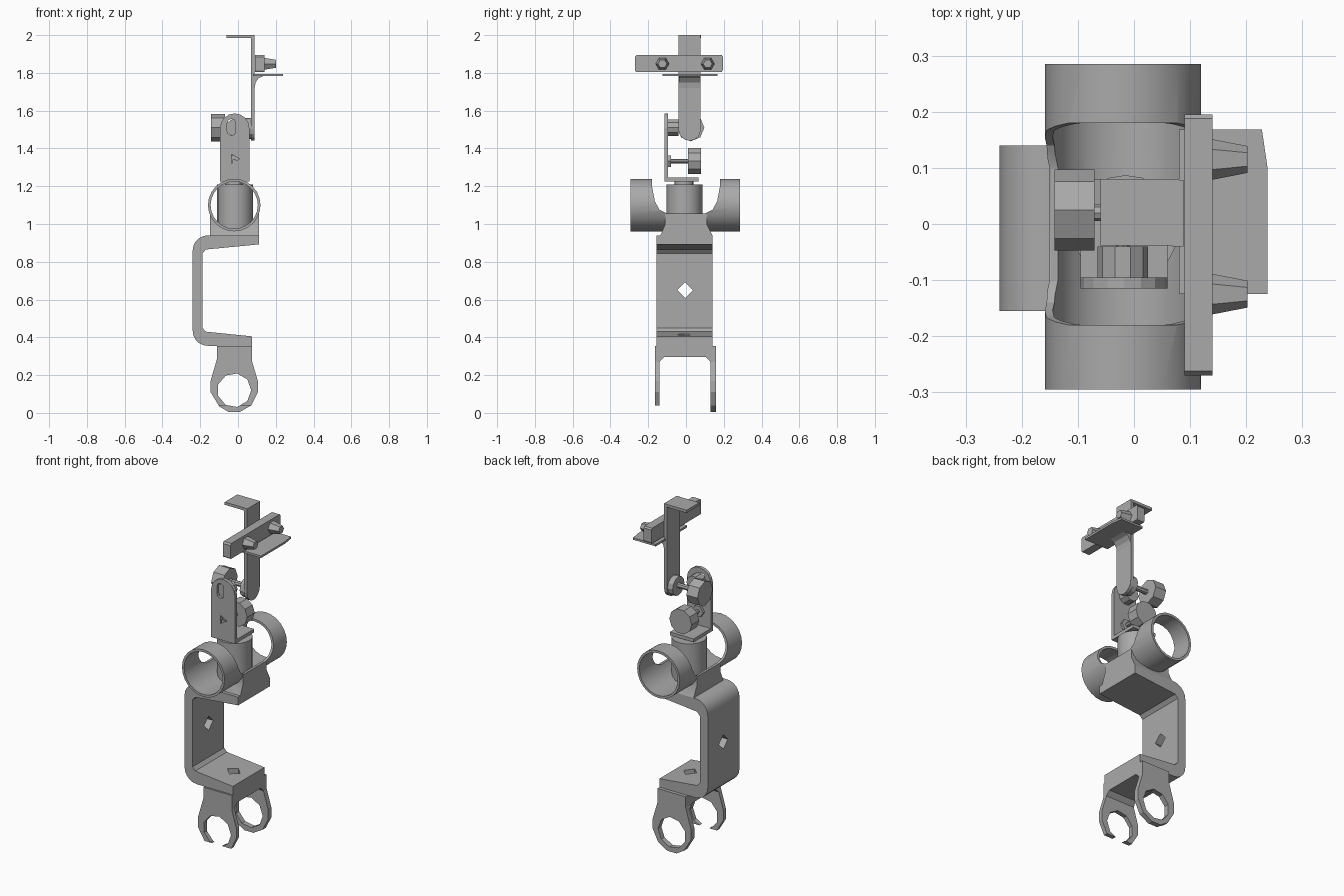
import bpy, bmesh, math
from mathutils import Vector

if "Cube" in bpy.data.objects:
    bpy.data.objects.remove(bpy.data.objects["Cube"], do_unlink=True)

grey = bpy.data.materials.new("plain_grey")
grey.use_nodes = True
grey.diffuse_color = (0.4, 0.4, 0.4, 1)
grey.node_tree.nodes["Principled BSDF"].inputs["Base Color"].default_value = (0.4, 0.4, 0.4, 1)


def place(axis, u, v, w):
    return Vector({"x": (w, u, v), "y": (u, w, v), "z": (u, v, w)}[axis])


def loft(name, axis, ring_a, ring_b, a, b):
    """Solid between two matching outlines lying across an axis."""
    bm = bmesh.new()
    low = [bm.verts.new(place(axis, u, v, a)) for u, v in ring_a]
    high = [bm.verts.new(place(axis, u, v, b)) for u, v in ring_b]
    bm.faces.new(low)
    bm.faces.new(high)
    for i in range(len(low)):
        j = (i + 1) % len(low)
        bm.faces.new((low[i], low[j], high[j], high[i]))
    bmesh.ops.recalc_face_normals(bm, faces=bm.faces)
    mesh = bpy.data.meshes.new(name)
    bm.to_mesh(mesh)
    bm.free()
    mesh.materials.append(grey)
    obj = bpy.data.objects.new(name, mesh)
    bpy.context.collection.objects.link(obj)
    return obj


def prism(name, axis, pts, a, b):
    return loft(name, axis, pts, pts, a, b)


def box(name, x, y, z):
    return prism(name, "z", [(x[0], y[0]), (x[1], y[0]), (x[1], y[1]), (x[0], y[1])], *z)


def arc(u, v, r, start, end, n):
    return [(u + r * math.cos(math.radians(start + (end - start) * i / n)),
             v + r * math.sin(math.radians(start + (end - start) * i / n))) for i in range(n + 1)]


def cyl(name, axis, u, v, r, a, b, n=16, r2=None):
    tip = r if r2 is None else r2
    return loft(name, axis, arc(u, v, r, 0, 360, n)[:-1], arc(u, v, tip, 0, 360, n)[:-1], a, b)


def cut(obj, *cutters):
    """Subtract the cutters and bake the result."""
    for c in cutters:
        m = obj.modifiers.new("cut", "BOOLEAN")
        m.operation, m.solver, m.object = "DIFFERENCE", "EXACT", c
    bpy.context.view_layer.update()
    done = bpy.data.meshes.new_from_object(obj.evaluated_get(bpy.context.evaluated_depsgraph_get()))
    obj.modifiers.clear()
    obj.data = done
    for c in cutters:
        bpy.data.objects.remove(c, do_unlink=True)
    return obj


CX = -0.02   # shared centre line of the stacked parts

# Bottom yoke: a full ring at the back, an open fork at the front
outline = [(-0.11, 0.355), (-0.11, 0.29), (-0.145, 0.17), (-0.145, 0.11), (-0.1, 0.035), (-0.05, 0.005),
           (0.01, 0.005), (0.07, 0.04), (0.105, 0.11), (0.105, 0.17), (0.075, 0.27), (0.075, 0.355)]
inner = [(-0.14, -0.1), (0.13, -0.1), (0.13, 0.27), (0.105, 0.295), (-0.115, 0.295), (-0.14, 0.27)]
cut(prism("clamp_yoke", "y", outline, -0.165, 0.16),
    prism("gap", "x", inner, -0.3, 0.3),
    cyl("ring_hole", "y", CX, 0.12, 0.09, -0.3, 0.3, 9),
    box("fork_opening", (-0.3, 0.3), (-0.3, 0), (-0.1, 0.04)))

# C-shaped bracket with rounded bends
c_shape = ([(0.11, 0.94)] + arc(-0.16, 0.86, 0.08, 90, 180, 5) + arc(-0.16, 0.435, 0.08, 180, 270, 5)
           + [(0.075, 0.355), (0.075, 0.405), (-0.17, 0.43), (-0.188, 0.45),
              (-0.188, 0.845), (-0.17, 0.865), (0.11, 0.892)])
cut(prism("c_bracket", "y", c_shape, -0.155, 0.14),
    cyl("spine_hole", "x", -0.005, 0.65, 0.042, -0.3, -0.1, 4),
    cyl("arm_hole", "z", CX, -0.01, 0.042, 0.37, 0.5, 4))

# Saddle base carrying the horizontal tube
BORE = 0.125
cut(prism("saddle_base", "x", [(-0.135, 0.94), (0.14, 0.94), (0.11, 1.0), (0.11, 1.055),
                               (-0.11, 1.055), (-0.11, 1.0)], -0.148, 0.11),
    cyl("saddle_bore", "y", CX, 1.1, BORE, -0.4, 0.4, 24))

# Horizontal tube, opened on top between its two end rings
half = [(0.1, 1.055), (0.14, 1.075), (0.165, 1.12), (0.18, 1.2), (0.182, 1.4)]
notch = half + [(-y, z) for y, z in reversed(half)]
cut(cyl("cross_tube", "y", CX, 1.1, 0.139, -0.295, 0.285, 24),
    cyl("tube_bore", "y", CX, 1.1, BORE, -0.4, 0.4, 24),
    prism("top_notch", "x", notch, -0.4, 0.4))

# Vertical post and pivot pin
cyl("post", "z", CX + 0.005, -0.008, 0.095, 0.965, 1.21, 20)
cyl("pivot_pin", "z", CX, -0.01, 0.05, 1.2, 1.23, 12)

# Upright angle plate with a slot
box("upright_foot", (-0.095, 0.06), (-0.115, 0.065), (1.225, 1.245))
slot = arc(-0.035, 1.535, 0.022, 0, 180, 4) + arc(-0.035, 1.49, 0.022, 180, 360, 4)
cut(prism("upright_plate", "y", [(-0.095, 1.225), (0.06, 1.225)] + arc(-0.0175, 1.508, 0.0775, 0, 180, 8),
          -0.115, -0.095),
    prism("slot", "y", slot, -0.2, 0),
    cyl("bolt_hole", "y", CX, 1.345, 0.028, -0.2, 0, 3))

# Lower knob, its bolt and nut
cyl("lower_knob", "y", CX, 1.333, 0.073, 0.01, 0.08, 10)
cyl("lower_bolt", "y", CX, 1.333, 0.012, -0.11, 0.02, 8)
cyl("lower_nut", "y", CX, 1.333, 0.035, -0.095, -0.08, 6)

# Upper hinge: knob across, bolt, bearing and friction disc
cyl("upper_knob", "x", 0.025, 1.51, 0.072, -0.142, -0.07, 8)
cyl("upper_bolt", "x", 0.02, 1.51, 0.015, -0.08, 0.08, 8)
cyl("hinge_bearing", "y", CX, 1.51, 0.045, -0.098, -0.04, 10)
cyl("friction_disc", "x", 0.02, 1.505, 0.055, 0.035, 0.068, 12)

# Upper strap with rounded lower end and folded top
prism("holder_strap", "x", [(0.078, 2.0), (-0.04, 2.0)] + arc(0.019, 1.5, 0.059, 180, 360, 8), 0.068, 0.088)
box("strap_top_flange", (-0.06, 0.08), (-0.038, 0.08), (1.984, 2.0))

# Shelf with a bend under it
prism("shelf_bend", "y", [(0.085, 1.7), (0.093, 1.75), (0.11, 1.773), (0.14, 1.785), (0.085, 1.785)], -0.038, 0.077)
prism("shelf", "z", [(0.08, -0.125), (0.238, -0.125), (0.238, 0.1), (0.228, 0.168), (0.08, 0.168)], 1.783, 1.795)

# Clamping bar with chamfered corners and two studs
prism("clamp_bar", "x", [(-0.265, 1.805), (0.19, 1.805), (0.195, 1.815), (0.195, 1.887),
                         (0.188, 1.895), (-0.262, 1.895), (-0.27, 1.885), (-0.27, 1.813)], 0.09, 0.14)
for side, y in (("front", -0.125), ("back", 0.115)):
    cyl(side + "_stud", "x", y, 1.848, 0.037, 0.135, 0.202, 6, 0.024)

# Smooth round parts while keeping sharp edges
for name in ("cross_tube", "post", "c_bracket", "saddle_base", "pivot_pin"):
    bpy.ops.object.select_all(action="DESELECT")
    obj = bpy.data.objects[name]
    obj.select_set(True)
    bpy.context.view_layer.objects.active = obj
    bpy.ops.object.shade_smooth_by_angle(angle=math.radians(30))
